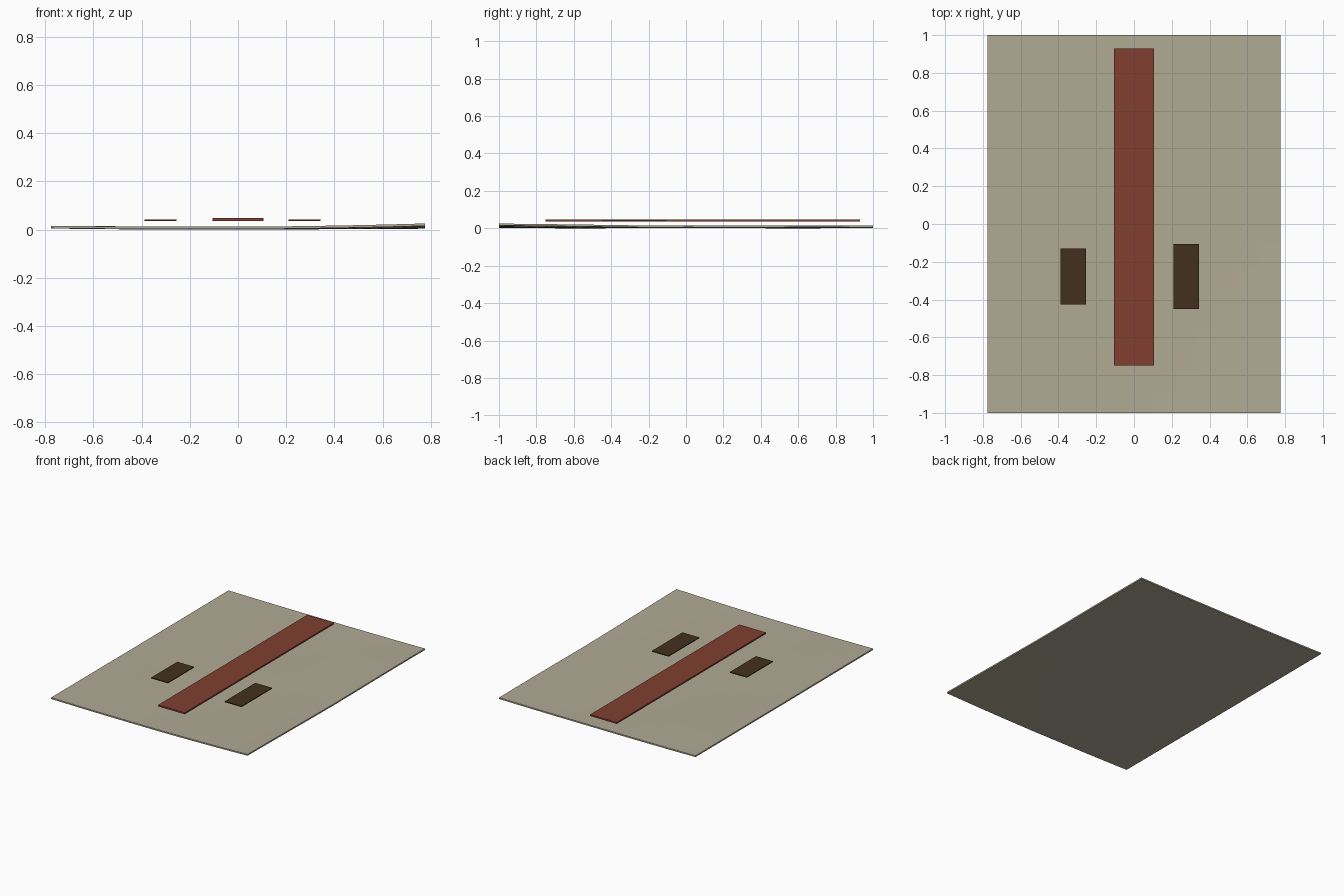
import bpy, bmesh, math
from mathutils import Vector

if "Cube" in bpy.data.objects:
    bpy.data.objects.remove(bpy.data.objects["Cube"])


def material(name, rgb):
    m = bpy.data.materials.new(name)
    m.diffuse_color = (*rgb, 1)
    m.use_nodes = True
    m.node_tree.nodes["Principled BSDF"].inputs["Base Color"].default_value = m.diffuse_color
    return m


def make_object(name, bm, mat):
    bmesh.ops.recalc_face_normals(bm, faces=bm.faces)
    me = bpy.data.meshes.new(name)
    bm.to_mesh(me)
    bm.free()
    me.materials.append(mat)
    ob = bpy.data.objects.new(name, me)
    bpy.context.collection.objects.link(ob)
    return ob


def slab(name, lo, hi, mat):
    bm = bmesh.new()
    bmesh.ops.create_cube(bm, size=1)
    lo, hi = Vector(lo), Vector(hi)
    for v in bm.verts:
        v.co = (lo + hi) / 2 + v.co * (hi - lo)
    return make_object(name, bm, mat)


sand = material("sand", (0.44, 0.40, 0.30))
rust = material("rust", (0.22, 0.05, 0.03))
dark = material("dark_brown", (0.055, 0.03, 0.014))

# Ground sheet: thin, gently uneven, with the front right corner lifted
HX, HY, THICK = 0.775, 1.0, 0.010


def ground_height(x, y):
    u, v = x / HX, y / HY
    edge = 0.004 * u * u + 0.001 * v * v
    ripple = 0.001 * math.sin(4 * u + 1) * math.cos(5 * v)
    lift = 0.010 * (max(0, u) * max(0, -v)) ** 1.5
    return edge + ripple + lift


bm = bmesh.new()
bmesh.ops.create_grid(bm, x_segments=14, y_segments=18, size=1)
for v in bm.verts:
    v.co.x *= HX
    v.co.y *= HY
    v.co.z = ground_height(v.co.x, v.co.y)
low = min(v.co.z for v in bm.verts)
for v in bm.verts:
    v.co.z -= low
# Underside and rim
ext = bmesh.ops.extrude_face_region(bm, geom=bm.faces[:], use_keep_orig=True)
for g in ext["geom"]:
    if isinstance(g, bmesh.types.BMVert):
        g.co.z += THICK
ground = make_object("ground_sheet", bm, sand)

# Long central strip
slab("central_strip", (-0.105, -0.75, 0.036), (0.105, 0.93, 0.047), rust)

# Small patches either side of the strip
slab("left_patch", (-0.388, -0.425, 0.036), (-0.255, -0.13, 0.042), dark)
slab("right_patch", (0.21, -0.45, 0.036), (0.343, -0.105, 0.042), dark)
